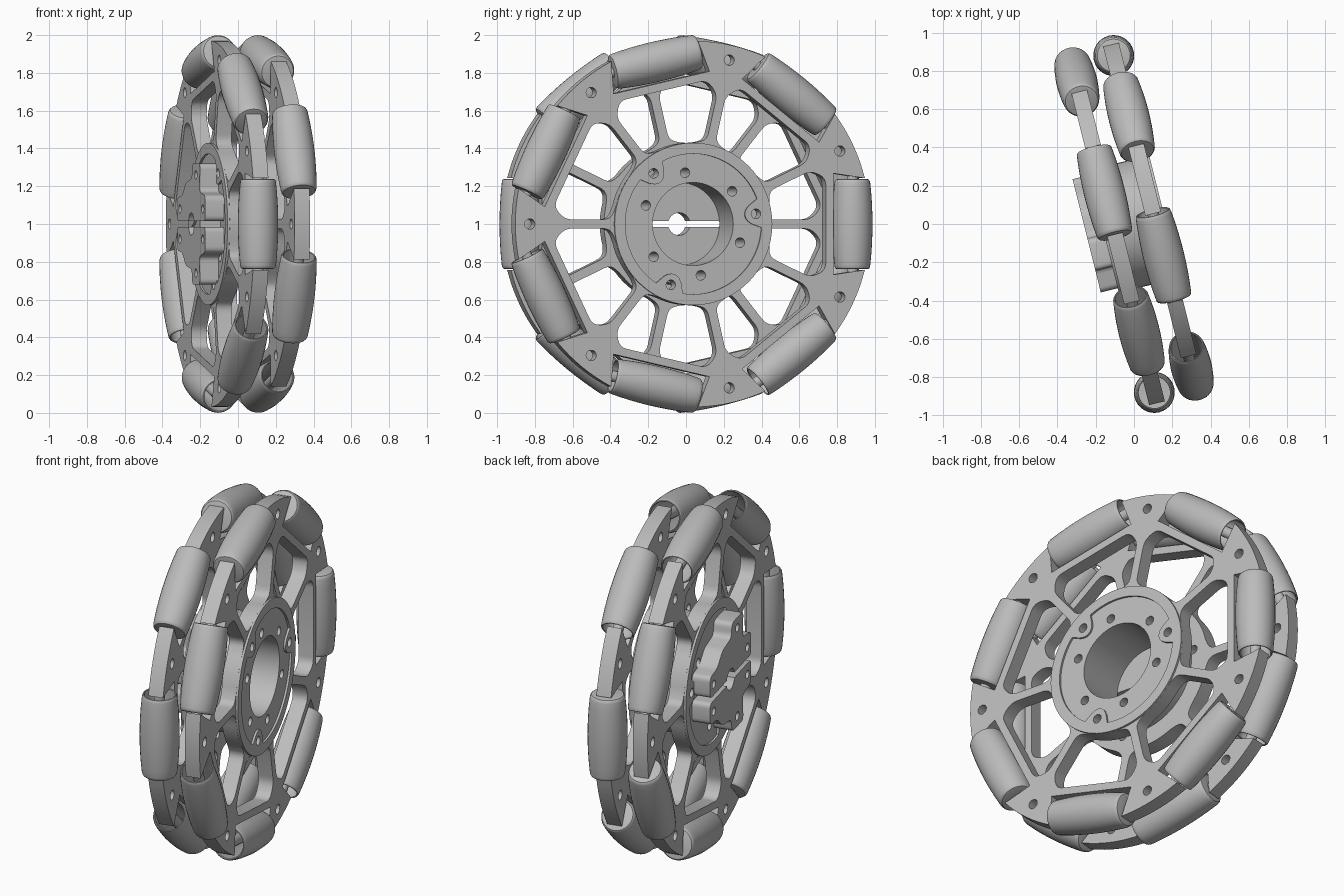
import bpy, bmesh
from math import sin, cos, pi, radians, sqrt, asin
from mathutils import Matrix, Vector

if "Cube" in bpy.data.objects:
    bpy.data.objects.remove(bpy.data.objects["Cube"])

COUNT = 7
STEP = 2 * pi / COUNT
ROW = 0.11          # axial distance of each roller row from the middle
PITCH = 0.88        # radius of the roller axles
HALF = 0.042        # half thickness of a plate

# wheel frame: first axis sideways, second axis up, third axis along the axle
CYCLE = Matrix(((0, 0, 1, 0), (1, 0, 0, 0), (0, 1, 0, 0), (0, 0, 0, 1)))
WHEEL = Matrix.Translation((0, 0, 1)) @ Matrix.Rotation(radians(14), 4, 'Z') @ CYCLE

grey = bpy.data.materials.new("light grey")
grey.use_nodes = True
grey.diffuse_color = (0.5, 0.5, 0.5, 1)
grey.node_tree.nodes["Principled BSDF"].inputs["Base Color"].default_value = (0.5, 0.5, 0.5, 1)


def add_object(name, mesh, matrix):
    ob = bpy.data.objects.new(name, mesh)
    bpy.context.collection.objects.link(ob)
    mesh.materials.clear()
    mesh.materials.append(grey)
    ob.matrix_world = matrix
    bpy.ops.object.select_all(action='DESELECT')
    ob.select_set(True)
    bpy.context.view_layer.objects.active = ob
    bpy.ops.object.shade_smooth_by_angle(angle=radians(35))


def circle(r, x=0, y=0, n=20):
    return [(x + r * cos(2 * pi * i / n), y + r * sin(2 * pi * i / n)) for i in range(n)]


def turn(points, a):
    return [(x * cos(a) - y * sin(a), x * sin(a) + y * cos(a)) for x, y in points]


def polar(r, a):
    return (r * cos(a), r * sin(a))


def rounded(points, radius):
    """Round every corner of a closed outline."""
    out = []
    for i, p in enumerate(points):
        p = Vector(p)
        a, b = Vector(points[i - 1]) - p, Vector(points[(i + 1) % len(points)]) - p
        a *= min(radius, a.length * 0.48) / a.length
        b *= min(radius, b.length * 0.48) / b.length
        for k in range(5):
            t = k / 4
            out.append(tuple(p + a * (1 - t) ** 2 + b * t * t))
    return out


def flat_part(name, loops, low, high):
    """Extrude an outline with holes along the axle."""
    curve = bpy.data.curves.new(name, 'CURVE')
    curve.dimensions = '2D'
    curve.fill_mode = 'BOTH'
    curve.extrude = (high - low) / 2
    for loop in loops:
        s = curve.splines.new('POLY')
        s.points.add(len(loop) - 1)
        for pt, (x, y) in zip(s.points, loop):
            pt.co = (x, y, 0, 1)
        s.use_cyclic_u = True
    temp = bpy.data.objects.new("temp", curve)
    bpy.context.collection.objects.link(temp)
    deps = bpy.context.evaluated_depsgraph_get()
    mesh = bpy.data.meshes.new_from_object(temp.evaluated_get(deps))
    bpy.data.objects.remove(temp)
    bm = bmesh.new()
    bm.from_mesh(mesh)
    bmesh.ops.remove_doubles(bm, verts=bm.verts, dist=1e-5)
    bmesh.ops.recalc_face_normals(bm, faces=bm.faces)
    bm.to_mesh(mesh)
    bm.free()
    mesh.name = name
    add_object(name, mesh, WHEEL @ Matrix.Translation((0, 0, (low + high) / 2)))


def lathe_mesh(name, profile, n):
    """Spin (along, radius) points around the y axis."""
    bm = bmesh.new()
    vs = [bm.verts.new((r, s, 0)) for s, r in profile]
    es = [bm.edges.new(e) for e in zip(vs, vs[1:])]
    bmesh.ops.spin(bm, geom=vs + es, cent=(0, 0, 0), axis=(0, 1, 0), angle=2 * pi, steps=n)
    bmesh.ops.remove_doubles(bm, verts=bm.verts, dist=1e-5)
    bmesh.ops.recalc_face_normals(bm, faces=bm.faces)
    mesh = bpy.data.meshes.new(name)
    bm.to_mesh(mesh)
    bm.free()
    return mesh


# barrel roller: closed at one end, hollow at the other
barrel = [(s / 10 * 0.218, 0.107 - 0.012 * (s / 10) ** 2) for s in range(10, -11, -2)]
roller_profile = ([(0.238, 0), (0.238, 0.078), (0.236, 0.086), (0.229, 0.092)]
                  + barrel + [(-0.229, 0.093), (-0.236, 0.089), (-0.237, 0.085),
                              (-0.233, 0.082), (0.222, 0.082), (0.228, 0)])
axle_profile = [(0.262, 0), (0.262, 0.03), (-0.262, 0.03), (-0.262, 0)]

# pattern of holes in the hub
inner_holes = [circle(0.026, *polar(0.275, radians(39 + 60 * k)), 14) for k in range(6)]
notch_angles = [radians(9 + 120 * k) for k in range(3)]
outer_holes = [circle(0.026, *polar(0.345, a), 14) for a in notch_angles]
bore = circle(0.22, n=48)

# inner edge of the raised hub ring, bulging inward around the outer holes
ring_edge = []
for k in range(120):
    a = 2 * pi * k / 120
    near = min(abs((a - b + pi) % (2 * pi) - pi) for b in notch_angles)
    bite = 0.06 ** 2 - (0.345 * near) ** 2
    ring_edge.append(polar(0.345 - sqrt(bite) if bite > 0 else 0.372, a))

# one spoke window, lying around the direction of a roller
h = STEP / 2
edge = lambda r: (r * cos(h) + 0.024 * sin(h), r * sin(h) - 0.024 * cos(h))
half_window = [(0.725, 0.245), edge(0.7), edge(0.455)]
hub_arc = [polar(0.432, radians(a)) for a in (16, 5, -5, -16)]
window = rounded([(x, -y) for x, y in half_window[::-1]] + half_window + hub_arc, 0.04)

# rim outline around one roller slot and one lobe, the slot widening inward
slot, wide, floor, rim = 0.243, 0.268, 0.768, 0.969
reach = sqrt(rim ** 2 - slot ** 2)
start = asin(slot / rim)
arc = [polar(rim, start + (STEP - 2 * start) * k / 8) for k in range(1, 8)]
sector = [(reach, -slot), (floor, -wide), (floor, wide), (reach, slot)] + arc

for side, row, offset in ((1, "right", 0), (-1, "left", h)):
    angles = [offset + STEP * k for k in range(COUNT)]
    outline = [p for a in angles for p in turn(sector, a)]
    holes = [turn(window, a) for a in angles]
    holes += [circle(0.028, *polar(0.89, a + h), 14) for a in angles]
    w = side * ROW
    flat_part(row + "_spoked_plate", [outline] + holes + inner_holes + outer_holes + [bore],
              w - HALF, w + HALF)

    # raised ring around the hub
    ends = sorted((side * (ROW + HALF), side * (ROW + HALF + 0.012)))
    flat_part(row + "_hub_ring", [circle(0.43, n=64), ring_edge] + outer_holes, *ends)

    # rollers and their axles
    roller_mesh = lathe_mesh(row + "_roller", roller_profile, 32)
    axle_mesh = lathe_mesh(row + "_axle", axle_profile, 12)
    for k, a in enumerate(angles):
        place = WHEEL @ Matrix.Rotation(a, 4, 'Z') @ Matrix.Translation((PITCH, 0, w))
        add_object(f"{row}_roller_{k + 1}", roller_mesh, place)
        add_object(f"{row}_axle_{k + 1}", axle_mesh, place)

# spacer joining the two plates
flat_part("hub_spacer", [circle(0.33, n=48), bore] + inner_holes, HALF - ROW, ROW - HALF)

# split shaft clamp on the outside of the left plate, with one lug on each half
gap, shaft = 0.015, 0.06
half_outline = [(0.305, gap), (0.305, 0.14), (0.2, 0.15), (0.12, 0.22), (-0.01, 0.24),
                (-0.02, 0.32), (-0.19, 0.32), (-0.18, 0.17), (-0.305, 0.15), (-0.305, gap)]
outer = rounded(half_outline, 0.03)
shaft_arc = [polar(shaft, radians(a)) for a in range(165, 14, -15)]
for name, sign in (("upper", 1), ("lower", -1)):
    loops = [outer + shaft_arc]
    loops += [circle(0.024, x, y, 14) for x, y in ((0.25, 0.08), (-0.25, 0.08), (-0.1, 0.26))]
    flat_part(name + "_clamp_half", [[(x, sign * y) for x, y in l] for l in loops], -0.255, -0.15)
